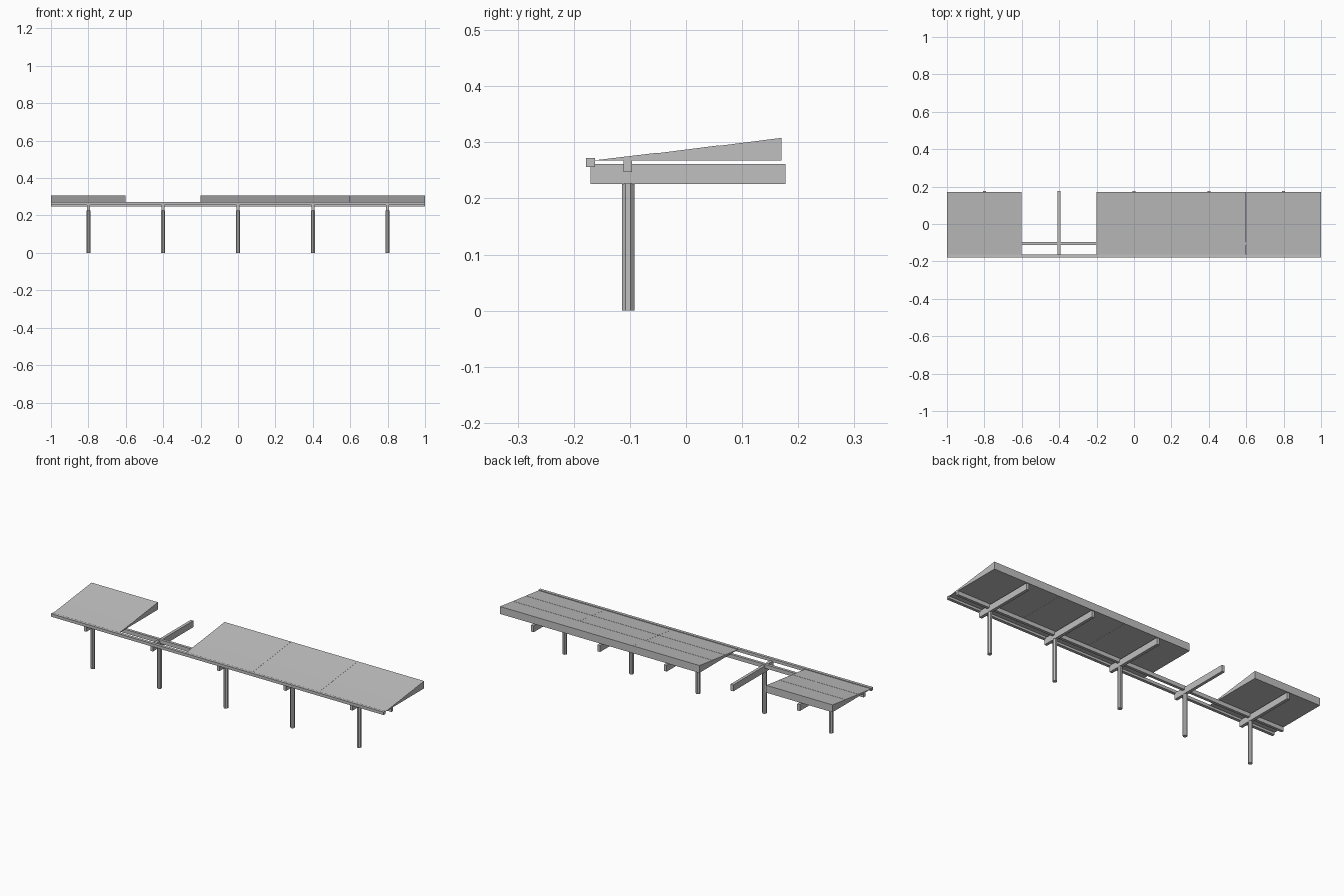
import bpy, bmesh, math

if "Cube" in bpy.data.objects:
    bpy.data.objects.remove(bpy.data.objects["Cube"])

steel = bpy.data.materials.new("light grey")
steel.diffuse_color = (0.53, 0.53, 0.53, 1)
steel.use_nodes = True
steel.node_tree.nodes["Principled BSDF"].inputs["Base Color"].default_value = steel.diffuse_color


def finish(name, bm):
    bmesh.ops.recalc_face_normals(bm, faces=bm.faces)
    mesh = bpy.data.meshes.new(name)
    bm.to_mesh(mesh)
    bm.free()
    mesh.materials.append(steel)
    obj = bpy.data.objects.new(name, mesh)
    bpy.context.collection.objects.link(obj)
    return obj


def extrude_x(name, profile, x0, x1):
    """Solid from a (y, z) profile swept along x."""
    bm = bmesh.new()
    face = bm.faces.new([bm.verts.new((x0, y, z)) for y, z in profile])
    ext = bmesh.ops.extrude_face_region(bm, geom=[face])
    verts = [v for v in ext["geom"] if isinstance(v, bmesh.types.BMVert)]
    bmesh.ops.translate(bm, verts=verts, vec=(x1 - x0, 0, 0))
    return finish(name, bm)


def box(name, x0, x1, y0, y1, z0, z1):
    return extrude_x(name, [(y0, z0), (y1, z0), (y1, z1), (y0, z1)], x0, x1)


def post(name, x, y, height, flat_radius):
    bm = bmesh.new()
    r = flat_radius / math.cos(math.pi / 8)
    ring = [bm.verts.new((x + r * math.cos(math.pi * (i + 0.5) / 4),
                          y + r * math.sin(math.pi * (i + 0.5) / 4), 0)) for i in range(8)]
    ext = bmesh.ops.extrude_face_region(bm, geom=[bm.faces.new(ring)])
    verts = [v for v in ext["geom"] if isinstance(v, bmesh.types.BMVert)]
    bmesh.ops.translate(bm, verts=verts, vec=(0, 0, height))
    return finish(name, bm)


# Roof profile: wedge whose slope is three slightly overlapping rows
Y0, Y1, Z0, Z1, STEP = -0.163, 0.17, 0.268, 0.308, 0.0008
roof = [(Y1, Z0), (Y0, Z0)]
for row in range(3):
    a, b = row / 3, (row + 1) / 3
    if row:
        roof.append((Y0 + (Y1 - Y0) * a, Z0 + (Z1 - Z0) * a - STEP))
    roof.append((Y0 + (Y1 - Y0) * b, Z0 + (Z1 - Z0) * b))

# Posts and cantilever arms, with one bay left unroofed
for i, x in enumerate((-0.8, -0.4, 0.0, 0.4, 0.8)):
    post(f"post_{i}", x, -0.103, 0.227, 0.0108)
    box(f"arm_{i}", x - 0.008, x + 0.008, -0.17, 0.177, 0.226, 0.261)
    if i != 1:
        extrude_x(f"roof_panel_{i}", roof, x - 0.1997, x + 0.1997)

# Long rails under the roof
box("front_rail", -1, 1, -0.178, -0.162, 0.256, 0.272)
box("post_rail", -1, 1, -0.111, -0.096, 0.247, 0.268)
